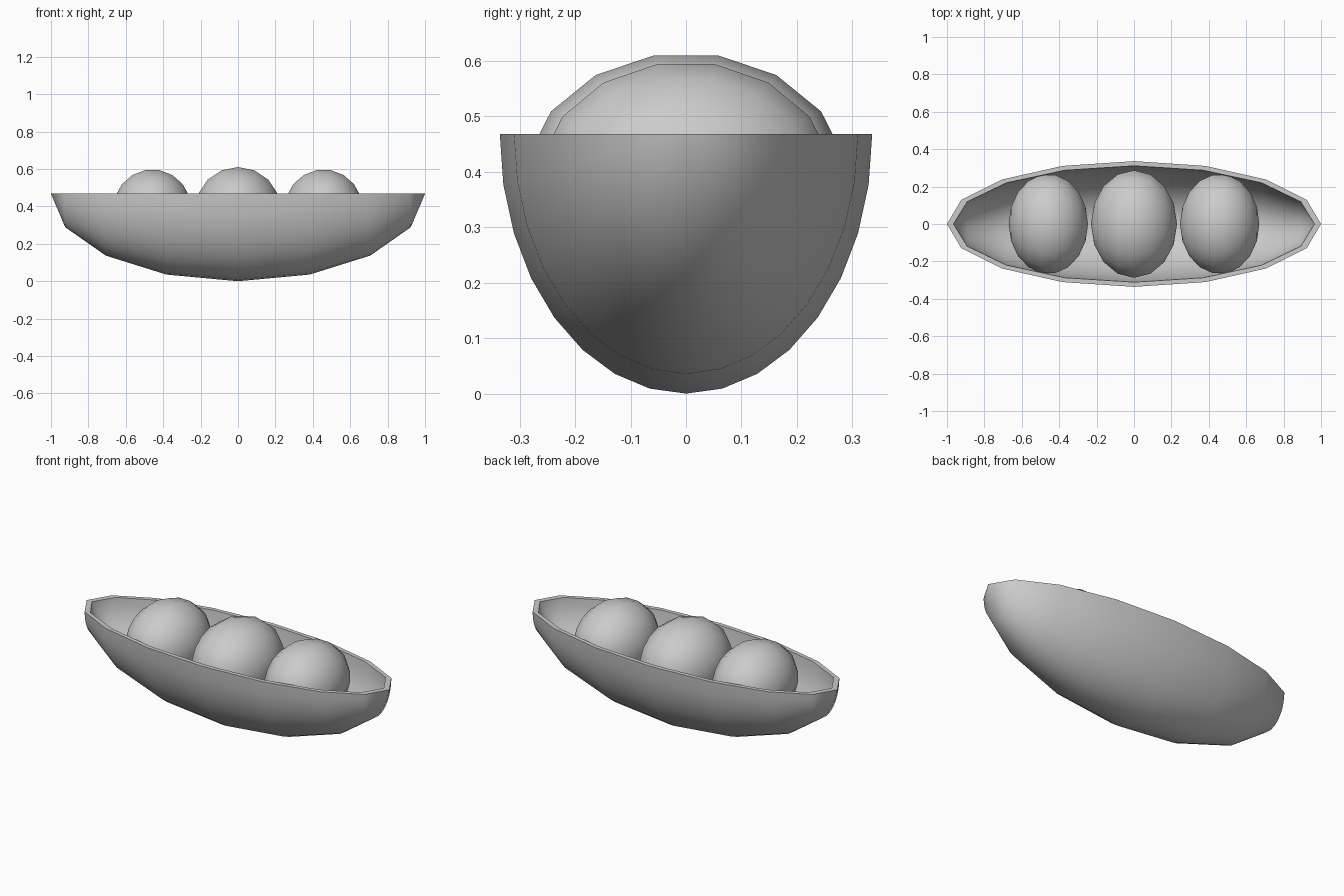
import bpy, bmesh, math
from mathutils import Matrix

if "Cube" in bpy.data.objects:
    bpy.data.objects.remove(bpy.data.objects["Cube"])

RIM_Z = 0.47

grey = bpy.data.materials.new("light_grey")
grey.diffuse_color = (0.6, 0.6, 0.6, 1)
grey.use_nodes = True
grey.node_tree.nodes["Principled BSDF"].inputs["Base Color"].default_value = grey.diffuse_color


def finish(bm, name):
    bmesh.ops.recalc_face_normals(bm, faces=bm.faces[:])
    me = bpy.data.meshes.new(name)
    bm.to_mesh(me)
    bm.free()
    me.materials.append(grey)
    ob = bpy.data.objects.new(name, me)
    bpy.context.collection.objects.link(ob)
    bpy.ops.object.select_all(action='DESELECT')
    ob.select_set(True)
    bpy.context.view_layer.objects.active = ob
    bpy.ops.object.shade_smooth_by_angle(angle=math.radians(60))
    return ob


def bowl_shell(bm, rx, ry, rz, rings=8, arcs=16):
    """Lower half of an ellipsoid with its poles on x; returns the two rim lines."""
    rows = []
    for i in range(rings + 1):
        t = math.pi * i / rings
        if i in (0, rings):
            v = bm.verts.new((-rx * math.cos(t), 0, RIM_Z))
            rows.append([v] * (arcs + 1))
            continue
        row = []
        for j in range(arcs + 1):
            p = math.pi * j / arcs
            row.append(bm.verts.new((-rx * math.cos(t),
                                     -ry * math.sin(t) * math.cos(p),
                                     RIM_Z - rz * math.sin(t) * math.sin(p))))
        rows.append(row)
    for a, b in zip(rows, rows[1:]):
        for j in range(arcs):
            bm.faces.new(list(dict.fromkeys((a[j], b[j], b[j + 1], a[j + 1]))))
    return [r[0] for r in rows], [r[-1] for r in rows]


# Pod: outer and inner shells joined by a flat rim
bm = bmesh.new()
outer = bowl_shell(bm, 1.0, 0.336, 0.468)
inner = bowl_shell(bm, 0.965, 0.311, 0.433)
for o, n in zip(outer, inner):
    for k in range(len(o) - 1):
        bm.faces.new((o[k], o[k + 1], n[k + 1], n[k]))
bmesh.ops.translate(bm, verts=bm.verts[:], vec=(0, 0, 0))
pod = finish(bm, "pod")
pod.data.transform(Matrix.Translation((0, 0, -0.002)))


# Peas: slightly squashed spheres lying in the pod
def pea(name, x, z, radii, rings):
    bm = bmesh.new()
    bmesh.ops.create_uvsphere(bm, u_segments=16, v_segments=rings, radius=1)
    m = (Matrix.Translation((x, 0, z)) @ Matrix.Diagonal((*radii, 1))
         @ Matrix.Rotation(math.radians(11.25), 4, 'X')
         @ Matrix.Rotation(math.radians(90), 4, 'Y'))
    bmesh.ops.transform(bm, matrix=m, verts=bm.verts[:])
    finish(bm, name)


pea("middle_pea", 0, 0.377, (0.23, 0.293, 0.238), 8)
for side, label in ((-1, "left"), (1, "right")):
    pea(label + "_pea", side * 0.458, 0.377, (0.212, 0.272, 0.225), 9)
